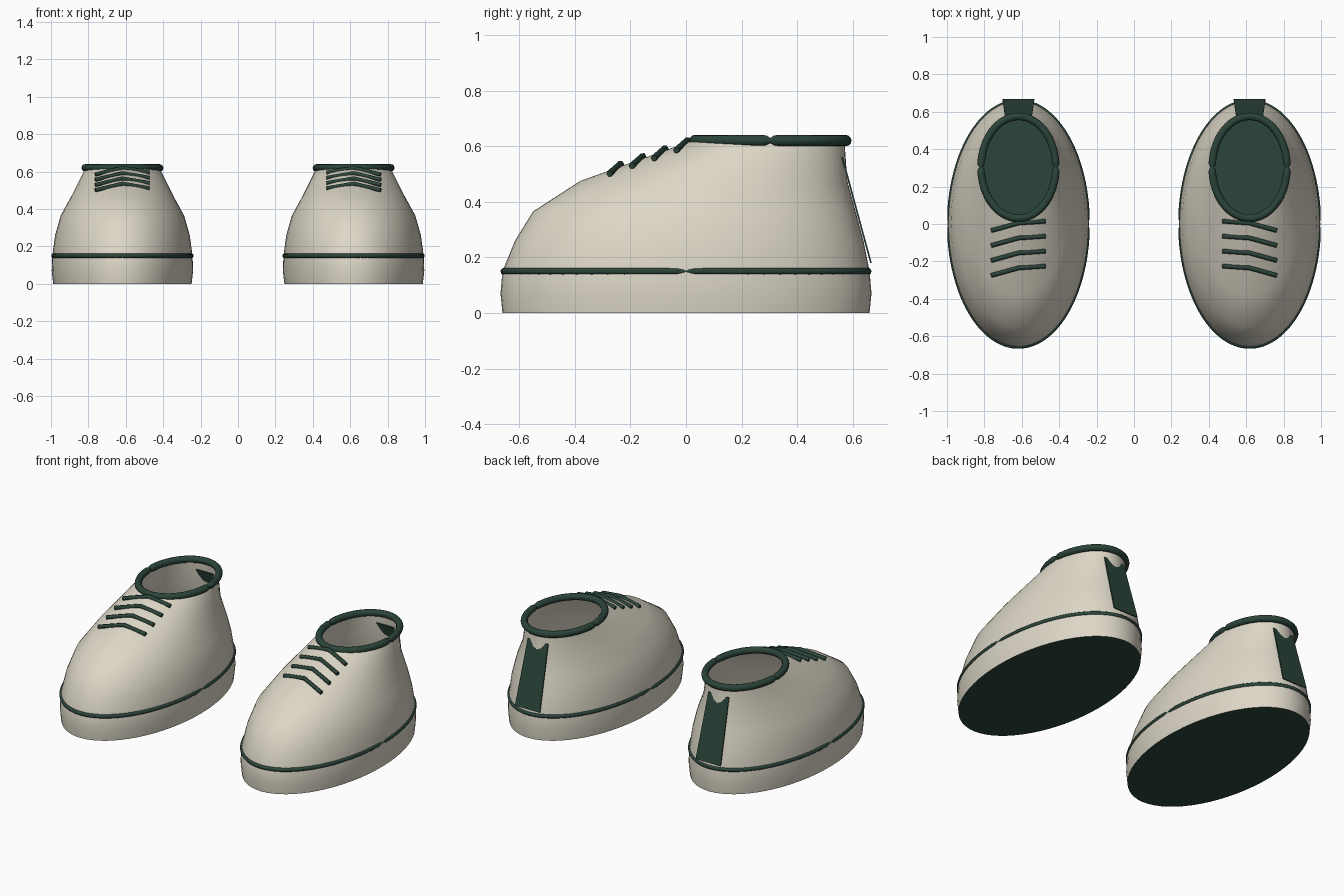
import bpy, bmesh
from math import sin, cos, pi
from mathutils import Vector

if "Cube" in bpy.data.objects:
    bpy.data.objects.remove(bpy.data.objects["Cube"], do_unlink=True)


def material(name, rgb):
    m = bpy.data.materials.new(name)
    m.use_nodes = True
    m.diffuse_color = (*rgb, 1)
    m.node_tree.nodes["Principled BSDF"].inputs["Base Color"].default_value = (*rgb, 1)
    return m


cream = material("cream_leather", (0.72, 0.68, 0.57))
green = material("dark_green", (0.024, 0.058, 0.042))
SEGMENTS = 64


def finish(bm, name, mat, x, smooth=True):
    mesh = bpy.data.meshes.new(name)
    bm.to_mesh(mesh)
    bm.free()
    mesh.materials.append(mat)
    for p in mesh.polygons:
        p.use_smooth = smooth
    obj = bpy.data.objects.new(name, mesh)
    obj.location.x = x
    bpy.context.collection.objects.link(obj)
    return obj


def oval(bm, z, half_width, front, back):
    mid, length = (front + back) / 2, (back - front) / 2
    angles = [2 * pi * i / SEGMENTS for i in range(SEGMENTS)]
    return [bm.verts.new((half_width * cos(a), mid + length * sin(a), z)) for a in angles]


def bridge(bm, low, high):
    n = len(low)
    for i in range(n):
        j = (i + 1) % n
        bm.faces.new((low[i], low[j], high[j], high[i]))


# Upper: stacked ovals of (height, half width, front y, back y)
UPPER = [(0, 0.37, -0.66, 0.66), (0.07, 0.378, -0.667, 0.667), (0.15, 0.375, -0.66, 0.66),
         (0.26, 0.36, -0.615, 0.638), (0.365, 0.33, -0.55, 0.61),
         (0.475, 0.27, -0.38, 0.58), (0.615, 0.2, 0.01, 0.57)]


def upper(name, x):
    bm = bmesh.new()
    rings = [oval(bm, *r) for r in UPPER]
    for low, high in zip(rings, rings[1:]):
        bridge(bm, low, high)
    finish(bm, name, cream, x)


def sole(name, x):
    bm = bmesh.new()
    bm.faces.new(list(reversed(oval(bm, *UPPER[0]))))
    finish(bm, name, green, x, smooth=False)


# Oval piping whose tube narrows at the seam on each side
def piping(name, x, z, half_width, mid, length, radius, pinch):
    bm = bmesh.new()
    n, sides, loops = SEGMENTS * 2, 12, []
    for i in range(n):
        a = 2 * pi * i / n
        near = min(1, abs(sin(a)) / pinch)
        r = radius * (0.45 + 0.55 * near)
        centre = Vector((half_width * cos(a), mid + length * sin(a), z))
        out = Vector((length * cos(a), half_width * sin(a), 0)).normalized()
        loops.append([bm.verts.new(centre + out * r * cos(t) + Vector((0, 0, r * sin(t))))
                      for t in (2 * pi * k / sides for k in range(sides))])
    for i in range(n):
        bridge(bm, loops[i], loops[(i + 1) % n])
    bmesh.ops.recalc_face_normals(bm, faces=bm.faces)
    finish(bm, name, green, x)


# Flat heel tab leaning in towards the collar
def heel_tab(name, x):
    bm = bmesh.new()
    corners = [(-0.085, 0.668, 0.18), (0.085, 0.668, 0.18), (0.07, 0.565, 0.56), (-0.07, 0.565, 0.56)]
    outer = [bm.verts.new(c) for c in corners]
    inner = [bm.verts.new((c[0], c[1] - 0.006, c[2])) for c in corners]
    bm.faces.new(outer)
    bm.faces.new(inner[::-1])
    bridge(bm, inner, outer)
    bmesh.ops.recalc_face_normals(bm, faces=bm.faces)
    finish(bm, name, green, x, smooth=False)


# Bent lace bar lying across the front
def lace(name, x, side, y, z):
    curve = bpy.data.curves.new(name, "CURVE")
    curve.dimensions = "3D"
    curve.bevel_depth = 0.012
    curve.bevel_resolution = 1
    curve.use_fill_caps = True
    spline = curve.splines.new("POLY")
    path = [(0.145, -0.04, -0.035), (0, 0, 0), (-0.145, 0.01, -0.025)]
    spline.points.add(len(path) - 1)
    for point, (px, py, pz) in zip(spline.points, path):
        point.co = (px * side, y + py, z + pz, 1)
    curve.materials.append(green)
    obj = bpy.data.objects.new(name, curve)
    obj.location.x = x
    bpy.context.collection.objects.link(obj)


for label, side in (("left", 1), ("right", -1)):
    x = side * 0.618
    upper(label + "_upper", x)
    sole(label + "_sole", x)
    piping(label + "_sole_trim", x, 0.15, 0.37, 0, 0.655, 0.012, 0.06)
    piping(label + "_collar", x, 0.62, 0.2, 0.303, 0.272, 0.02, 0.06)
    heel_tab(label + "_heel_tab", x)
    for i in range(4):
        lace(f"{label}_lace_{i + 1}", x, side, 0.005 - 0.08 * i, 0.62 - 0.028 * i)
